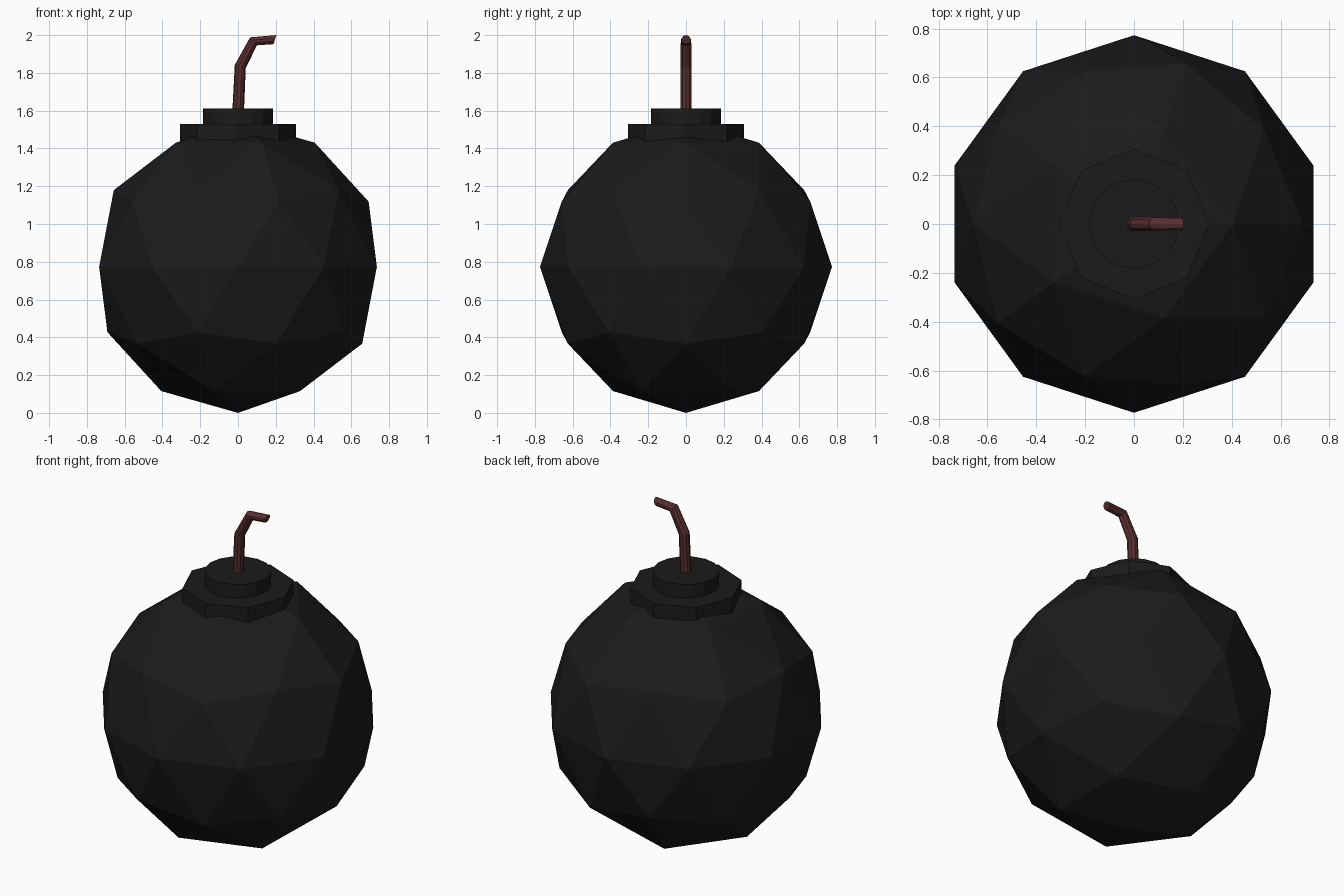
import bpy, bmesh, math
from mathutils import Vector

if "Cube" in bpy.data.objects:
    bpy.data.objects.remove(bpy.data.objects["Cube"])


def material(name, rgb):
    m = bpy.data.materials.new(name)
    m.diffuse_color = (*rgb, 1)
    m.use_nodes = True
    m.node_tree.nodes["Principled BSDF"].inputs["Base Color"].default_value = m.diffuse_color
    return m


black = material("black_iron", (0.011, 0.011, 0.011))
red = material("fuse_red", (0.1, 0.027, 0.03))


def finish(name, mat):
    ob = bpy.context.object
    ob.name = name
    ob.data.materials.append(mat)
    return ob


def disc(name, sides, radius, z0, z1):
    bpy.ops.mesh.primitive_cylinder_add(vertices=sides, radius=radius, depth=z1 - z0,
                                        location=(0, 0, (z0 + z1) / 2))
    return finish(name, black)


# Faceted round body
R = 0.773
bpy.ops.mesh.primitive_ico_sphere_add(subdivisions=2, radius=R, location=(0, 0, R))
finish("body", black)

# Stepped neck
disc("lower_collar", 8, 0.308, 1.41, 1.53)
disc("upper_cap", 16, 0.184, 1.50, 1.612)

# Bent fuse: each ring is given by its outer and inner points in the xz plane, plus half width in y
rings = [((-0.031, 1.58), (0.031, 1.58), 0.031),
         ((-0.017, 1.842), (0.041, 1.826), 0.031),
         ((0.064, 1.988), (0.100, 1.946), 0.029),
         ((0.203, 2.0), (0.188, 1.952), 0.025)]
SIDES = 10
bm = bmesh.new()
loops = []
for a, b, w in rings:
    a, b = Vector((a[0], 0, a[1])), Vector((b[0], 0, b[1]))
    mid, half = (a + b) / 2, (a - b) / 2
    loops.append([bm.verts.new(mid + half * math.cos(t) + Vector((0, w * math.sin(t), 0)))
                  for t in (2 * math.pi * i / SIDES for i in range(SIDES))])
for lo, hi in zip(loops, loops[1:]):
    for i in range(SIDES):
        j = (i + 1) % SIDES
        bm.faces.new((lo[i], lo[j], hi[j], hi[i]))
bm.faces.new(loops[0])
bm.faces.new(loops[-1])
bmesh.ops.recalc_face_normals(bm, faces=bm.faces)
mesh = bpy.data.meshes.new("fuse")
bm.to_mesh(mesh)
bm.free()
mesh.materials.append(red)
bpy.context.collection.objects.link(bpy.data.objects.new("fuse", mesh))
